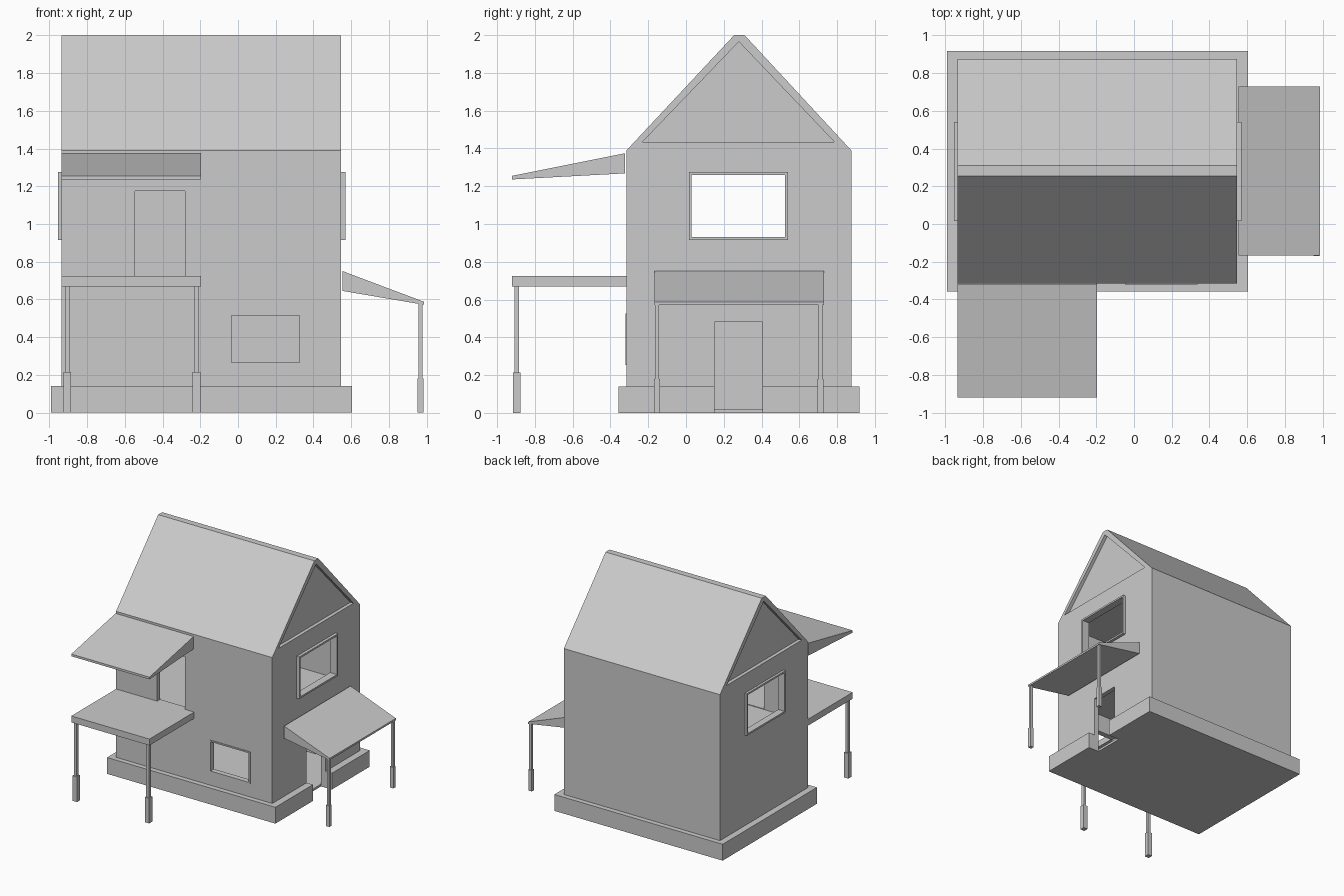
import bpy, bmesh
from mathutils import Vector

if "Cube" in bpy.data.objects:
    bpy.data.objects.remove(bpy.data.objects["Cube"])


def prism(name, profile, axis, a, b):
    """Extrude a closed 2D profile along x (profile y,z) or y (profile x,z)."""
    def place(p, t):
        return (t, p[0], p[1]) if axis == 'x' else (p[0], t, p[1])
    bm = bmesh.new()
    face = bm.faces.new([bm.verts.new(place(p, a)) for p in profile])
    ext = bmesh.ops.extrude_face_region(bm, geom=[face])
    move = Vector((b - a, 0, 0)) if axis == 'x' else Vector((0, b - a, 0))
    bmesh.ops.translate(bm, vec=move,
                        verts=[g for g in ext['geom'] if isinstance(g, bmesh.types.BMVert)])
    bmesh.ops.recalc_face_normals(bm, faces=bm.faces)
    me = bpy.data.meshes.new(name)
    bm.to_mesh(me)
    bm.free()
    ob = bpy.data.objects.new(name, me)
    bpy.context.collection.objects.link(ob)
    return ob


def box(name, x0, x1, y0, y1, z0, z1):
    return prism(name, [(y0, z0), (y1, z0), (y1, z1), (y0, z1)], 'x', x0, x1)


def cut(target, *cutters):
    """Subtract the cutters from the target and discard them."""
    for c in cutters:
        c.hide_render = True
        bpy.context.view_layer.objects.active = target
        m = target.modifiers.new("cut", 'BOOLEAN')
        m.operation, m.solver, m.object = 'DIFFERENCE', 'EXACT', c
        bpy.ops.object.modifier_apply(modifier=m.name)
        bpy.data.objects.remove(c)


# House body with the gabled roof and its narrow flat ridge
L, R, F, B = -0.935, 0.545, -0.315, 0.875
T = 0.04
house = prism("house_body", [(F, 0), (B, 0), (B, 1.39), (0.31, 2.0), (0.255, 2.0), (F, 1.39)],
              'x', L, R)

# Rooms on two floors
cut(house,
    box("lower_room", L + T, R - T, F + T, B - T, 0.02, 0.67),
    box("upper_room", L + T, R - T, F + T, B - T, 0.72, 1.37))

# Sunken gable triangles
gable = [(-0.23, 1.435), (0.785, 1.435), (0.28, 1.965)]
cut(house,
    prism("gable_cut_right", gable, 'x', R - 0.03, R + 0.1),
    prism("gable_cut_left", gable, 'x', L - 0.1, L + 0.03))

# Window and door openings
cut(house,
    box("side_windows_cut", L - 0.1, R + 0.1, 0.03, 0.525, 0.93, 1.26),
    box("front_window_cut", -0.035, 0.325, F - 0.1, F + 0.1, 0.265, 0.515),
    box("balcony_door_cut", -0.545, -0.28, F - 0.1, F + 0.1, 0.725, 1.175),
    box("side_door_cut", R - T - 0.002, R + 0.1, 0.15, 0.405, -0.1, 0.482))

# Plinth around the house, open at the side door
plinth = box("plinth", -0.99, 0.605, -0.358, 0.918, 0, 0.14)
cut(plinth,
    box("plinth_core_cut", L, R, F, B, -0.1, 0.3),
    box("plinth_door_cut", R - 0.1, 0.7, 0.15, 0.405, -0.1, 0.3))

# Window frames
for side, x0, x1 in (("right", R - T, 0.57), ("left", -0.955, L + T)):
    frame = box("window_frame_" + side, x0, x1, 0.015, 0.54, 0.915, 1.275)
    cut(frame, box("frame_cut", x0 - 0.1, x1 + 0.1, 0.03, 0.525, 0.93, 1.26))
frame = box("window_frame_front", -0.047, 0.337, F - 0.006, F + T, 0.253, 0.527)
cut(frame, box("frame_cut", -0.035, 0.325, F - 0.1, F + 0.1, 0.265, 0.515))

# Balcony slab and the sloping canopy above it
box("balcony_slab", L, -0.195, -0.92, F, 0.67, 0.725)
prism("balcony_canopy", [(-0.92, 1.236), (-0.322, 1.268), (-0.322, 1.375), (-0.92, 1.255)],
      'x', L, -0.195)

# Side porch canopy
prism("porch_canopy", [(0.555, 0.645), (0.985, 0.572), (0.985, 0.588), (0.555, 0.75)],
      'y', -0.168, 0.73)


# Posts with thicker feet
def post(name, x, y, foot_half, half, foot_top, top):
    box(name + "_foot", x - foot_half, x + foot_half, y - foot_half, y + foot_half, 0, foot_top)
    box(name + "_shaft", x - half, x + half, y - half, y + half, foot_top, top)


for i, x in enumerate((-0.905, -0.22)):
    post(f"balcony_post_{i}", x, -0.896, 0.021, 0.013, 0.215, 0.67)
for i, y in enumerate((-0.153, 0.712)):
    post(f"porch_post_{i}", 0.968, y, 0.016, 0.011, 0.18, 0.58)
